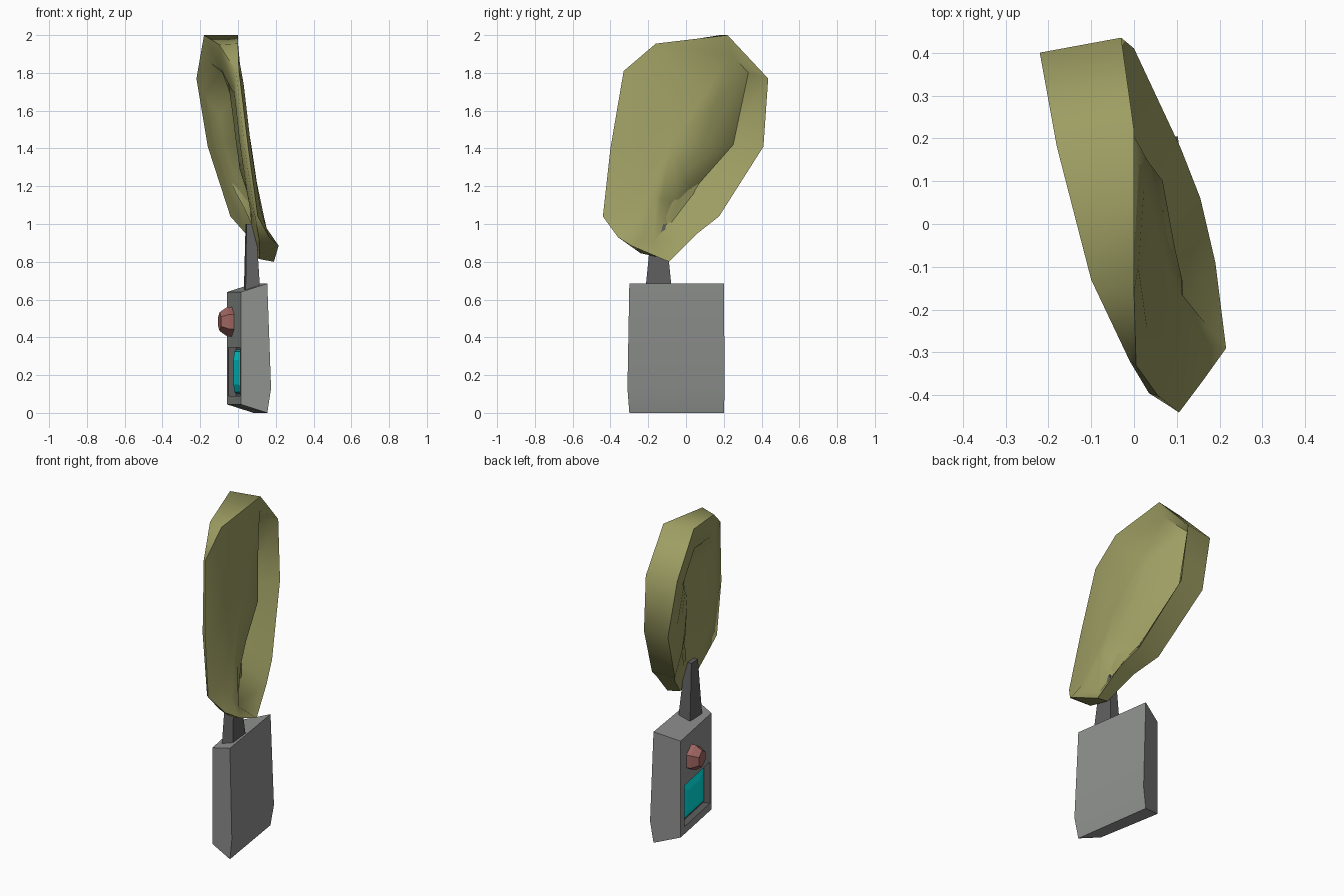
import bpy, bmesh, math
from mathutils import Vector

if "Cube" in bpy.data.objects:
    bpy.data.objects.remove(bpy.data.objects["Cube"])


def material(name, rgb):
    m = bpy.data.materials.new(name)
    m.diffuse_color = (*rgb, 1)
    m.use_nodes = True
    m.node_tree.nodes["Principled BSDF"].inputs["Base Color"].default_value = m.diffuse_color
    return m


OLIVE = material("olive", (0.34, 0.34, 0.125))
GREY = material("grey", (0.27, 0.28, 0.27))
DARK = material("dark grey", (0.115, 0.115, 0.115))
RED = material("dull red", (0.34, 0.13, 0.12))
CYAN = material("cyan", (0.0, 0.75, 0.75))


def loft(name, rings, mats, start=None, end=None):
    """Bridge equal rings of points; close ends with a pole or a flat cap."""
    bm = bmesh.new()
    vs = [[bm.verts.new(p) for p in r] for r in rings]
    n = len(vs[0])
    for a, b in zip(vs, vs[1:]):
        for i in range(n):
            j = (i + 1) % n
            bm.faces.new((a[i], a[j], b[j], b[i]))
    for ring, pole in ((vs[0], start), (vs[-1], end)):
        if pole is None:
            bm.faces.new(ring)
        else:
            c = bm.verts.new(pole)
            for i in range(n):
                bm.faces.new((ring[i], ring[(i + 1) % n], c))
    bmesh.ops.recalc_face_normals(bm, faces=bm.faces)
    me = bpy.data.meshes.new(name)
    bm.to_mesh(me)
    bm.free()
    for m in mats:
        me.materials.append(m)
    ob = bpy.data.objects.new(name, me)
    bpy.context.collection.objects.link(ob)
    return ob


def smooth(ob, degrees):
    bpy.context.view_layer.objects.active = ob
    ob.select_set(True)
    bpy.ops.object.shade_smooth_by_angle(angle=math.radians(degrees))
    ob.select_set(False)


# Dish: right rim, left rim, and the groove that runs inside the right rim
right_rim = [Vector(p) for p in (
    (0, .22, 2.0), (0, -.16, 1.955), (.005, -.33, 1.81), (.055, -.40, 1.4),
    (.105, -.44, 1.04), (.165, -.36, .93), (.215, -.29, .885), (.19, -.09, .80),
    (.155, .06, .95), (.11, .175, 1.04), (0, .41, 1.41), (-.03, .435, 1.77))]
left_rim = [Vector(p) for p in (
    (-.18, .18, 2.0), (-.10, -.13, 1.95), (-.01, -.32, 1.81), (.035, -.395, 1.4),
    (.09, -.43, 1.04), (.11, -.34, .93), (.115, -.24, .845), (.11, -.10, .815),
    (.04, .05, .95), (-.04, .165, 1.04), (-.16, .405, 1.41), (-.22, .40, 1.77))]
groove = [Vector(p) for p in (
    (-.02, .24, 1.90), (.01, -.10, 1.85), (.03, -.24, 1.74), (.07, -.30, 1.4),
    (.12, -.32, 1.08), (.15, -.28, .98), (.165, -.23, .92), (.115, -.17, .90),
    (.03, -.04, 1.09), (-.015, .03, 1.17), (-.105, .25, 1.42), (-.12, .33, 1.8))]
dish_mid = Vector((.07, -.08, 1.42))
back_mid = Vector((-.055, -.02, 1.45))

# Raised middle of the dish, leaning outward toward the bottom
bulge = [p.lerp(dish_mid, .45) for p in groove]
for p in bulge:
    p.x = .07 - .16 * (p.z - 1.4)


def inner(t, push, push_back):
    """Shrink the left rim to its middle, sinking it by a share of the thickness."""
    return [l.lerp(back_mid, t) +
            Vector(((push_back if 8 <= i else push) * (r.x - l.x), 0, 0))
            for i, (l, r) in enumerate(zip(left_rim, right_rim))]


dish = loft("dish", [bulge, groove, right_rim, left_rim, inner(.27, 0, 0),
                     inner(.34, .28, 0), inner(.6, .45, .12)],
            [OLIVE], start=dish_mid, end=back_mid + Vector((.06, 0, 0)))
smooth(dish, 58)

# Tapered neck
loft("neck", [
    [(.03, -.08, .60), (.04, -.22, .60), (.12, -.22, .60), (.11, -.07, .60)],
    [(.04, -.11, 1.0), (.045, -.18, 1.0), (.095, -.18, 1.0), (.085, -.11, 1.0)]],
    [DARK])

# Handheld case: a skewed slab, (x, z, front y, back y) along its outline
outline = [(.015, .64, -.27, .135), (.155, .685, -.30, .20), (.175, .13, -.31, .205),
           (.155, 0, -.30, .20), (.015, .045, -.27, .135)]
case = loft("case", [[(x, f, z) for x, z, f, b in outline],
                     [(x - .073, b, z) for x, z, f, b in outline]], [GREY, DARK])
smooth(case, 25)

# Points on the control panel: t runs front to back, d stands out of the panel
front, back = Vector((.015, -.27, 0)), Vector((-.058, .135, 0))
along = (back - front).normalized()
out = Vector((-along.y, along.x, 0))


def panel(t, z, d):
    return front.lerp(back, t) + out * d + Vector((0, 0, z))


def panel_rect(t0, t1, z0, z1, d):
    return [panel(t, z, d) for t, z in ((t0, z0), (t1, z0), (t1, z1), (t0, z1))]


# Screen recess cut into the panel, with dark inner faces
cutter = loft("recess_cutter", [panel_rect(.05, .88, .09, .345, -.04),
                                panel_rect(.05, .88, .09, .345, .05)], [GREY, DARK])
for f in cutter.data.polygons:
    f.material_index = 1
cutter.hide_render = True
cutter.hide_set(True)
cut = case.modifiers.new("recess", 'BOOLEAN')
cut.operation = 'DIFFERENCE'
cut.object = cutter
cut.solver = 'EXACT'

# Screen, slightly domed
loft("screen", [panel_rect(.08, .85, .1, .335, -.045),
                panel_rect(.1, .83, .11, .325, -.028),
                panel_rect(.3, .7, .15, .28, -.012)], [CYAN])


# Faceted button
def button_ring(r, d):
    return [panel(.65, .483 + r * math.cos(a), d) + along * r * math.sin(a)
            for a in (i * math.tau / 6 for i in range(6))]


loft("button", [button_ring(.078, -.01), button_ring(.078, .025),
                button_ring(.05, .066)], [RED])
